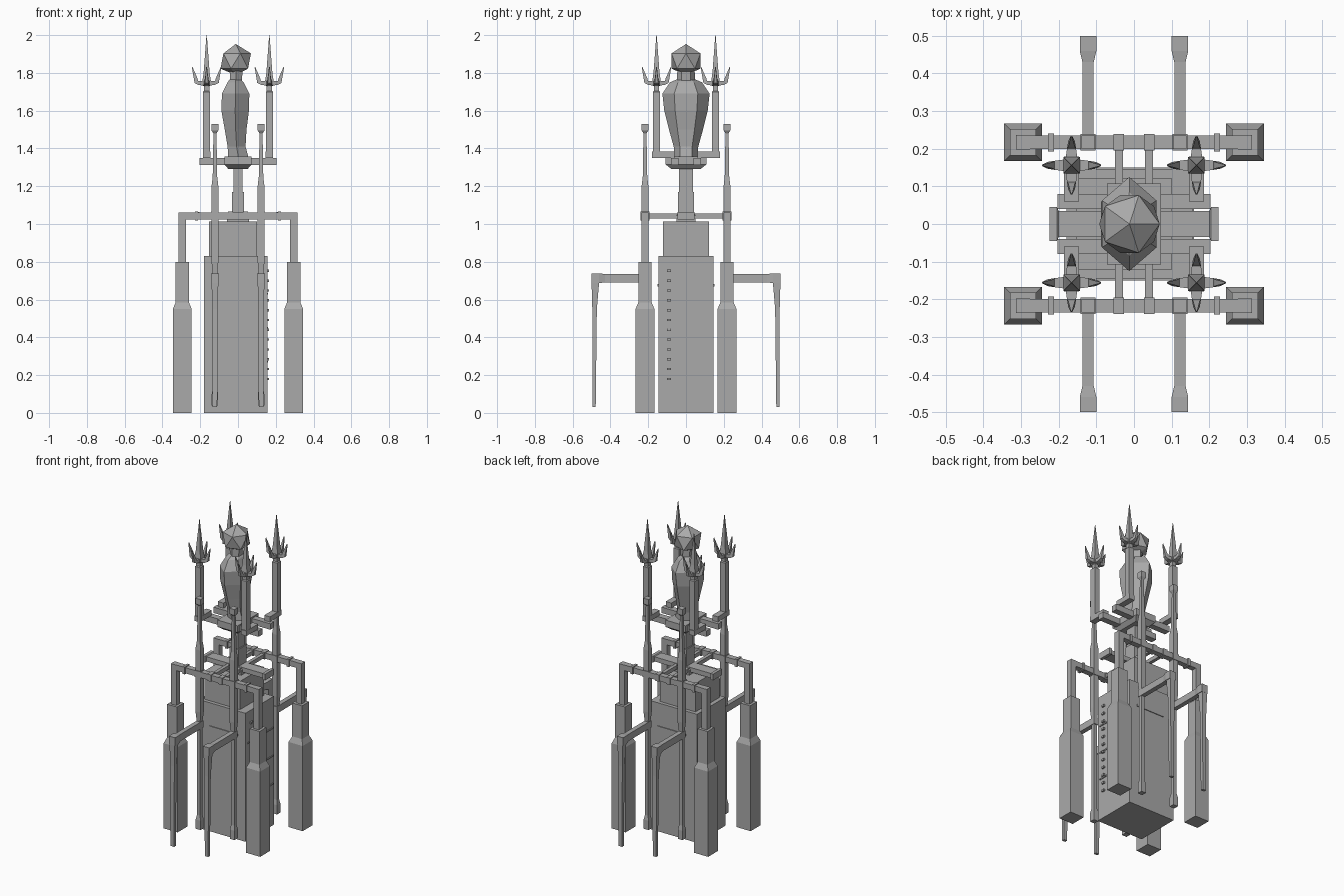
import bpy, bmesh, math
from mathutils import Vector

if "Cube" in bpy.data.objects:
    bpy.data.objects.remove(bpy.data.objects["Cube"])

stone = bpy.data.materials.new("grey_stone")
stone.diffuse_color = (0.4, 0.4, 0.4, 1)
stone.use_nodes = True
stone.node_tree.nodes["Principled BSDF"].inputs["Base Color"].default_value = stone.diffuse_color


def finish(name, bm):
    bmesh.ops.recalc_face_normals(bm, faces=bm.faces)
    me = bpy.data.meshes.new(name)
    bm.to_mesh(me)
    bm.free()
    me.materials.append(stone)
    ob = bpy.data.objects.new(name, me)
    bpy.context.collection.objects.link(ob)
    return ob


def skin(name, rings):
    """Join rings of points into a closed solid."""
    bm = bmesh.new()
    vs = [[bm.verts.new(p) for p in r] for r in rings]
    n = len(vs[0])
    for a, b in zip(vs, vs[1:]):
        for i in range(n):
            j = (i + 1) % n
            bm.faces.new((a[i], a[j], b[j], b[i]))
    bm.faces.new(vs[0])
    bm.faces.new(vs[-1])
    return finish(name, bm)


def loft(name, axis, sections):
    """Square sections (x, y, z, half_u, half_v) stacked along an axis."""
    u, v = {'x': ((0, 1, 0), (0, 0, 1)), 'y': ((1, 0, 0), (0, 0, 1)),
            'z': ((1, 0, 0), (0, 1, 0))}[axis]
    u, v = Vector(u), Vector(v)
    return skin(name, [[Vector(s[:3]) + u * a * s[3] + v * b * s[4]
                        for a, b in ((-1, -1), (1, -1), (1, 1), (-1, 1))] for s in sections])


def post(name, x, y, profile):
    """Vertical square post from (z, half_width) pairs."""
    return loft(name, 'z', [(x, y, z, h, h) for z, h in profile])


def box(name, x0, x1, y0, y1, z0, z1):
    cx, cy = (x0 + x1) / 2, (y0 + y1) / 2
    hx, hy = (x1 - x0) / 2, (y1 - y0) / 2
    return loft(name, 'z', [(cx, cy, z0, hx, hy), (cx, cy, z1, hx, hy)])


# central tower
box("tower_body", -0.18, 0.155, -0.145, 0.145, 0, 0.83)
box("tower_upper", -0.153, 0.1, -0.122, 0.122, 0.83, 1.013)
for y0, y1 in ((-0.15, -0.145), (0.145, 0.15)):
    box("tower_ledge", -0.1, 0.1, y0, y1, 0.668, 0.682)
for z in (0.27, 0.45, 0.63):
    box("side_slat", 0.155, 0.16, -0.125, 0.135, z - 0.004, z + 0.004)
for i in range(12):
    z = 0.18 + i * 0.052
    box("side_rung", 0.155, 0.165, -0.1, -0.08, z - 0.006, z + 0.006)

# frame above the tower
for x in (-0.04, 0.04):
    box("cross_rail", x - 0.011, x + 0.011, -0.235, 0.235, 1.03, 1.055)
loft("centre_beam", 'x', [(x, 0, 1.043, h, t) for x, h, t in (
    (-0.225, 0.045, 0.02), (-0.205, 0.045, 0.02), (-0.2, 0.035, 0.015),
    (0.2, 0.035, 0.015), (0.205, 0.045, 0.02), (0.225, 0.045, 0.02))])

for sy in (-1, 1):
    y = sy * 0.217
    loft("corner_bar", 'x', [(x, y, 1.043, 0.018, 0.018) for x in (-0.313, 0.313)])
    for x, w, h in ((-0.22, .008, .024), (0.22, .008, .024), (-0.04, .014, .022),
                    (0.04, .014, .022), (-0.122, .02, .022), (0.122, .02, .022)):
        loft("bar_collar", 'x', [(x - w, y, 1.043, h, h), (x + w, y, 1.043, h, h)])
    for sx in (-1, 1):
        # corner pillars
        post("corner_pillar", sx * 0.295, y, [(0, .05), (.55, .05), (.585, .035),
                                              (.8, .035), (.8, .019), (1.061, .019)])
        # slim rods with cube finials
        x = sx * 0.122
        post("slim_rod", x, y, [(.04, .017), (.1, .017), (.13, .011), (.73, .012),
                                (.8, .018), (1.2, .018), (1.25, .012), (1.48, .008),
                                (1.495, .018), (1.53, .018)])
        # bent outrigger arms
        loft("outrigger_arm", 'y', [(x, sy * a, 0.713, h, t) for a, h, t in (
            (.2, .015, .022), (.43, .015, .022), (.46, .022, .026), (.5, .022, .026))])
        loft("outrigger_leg", 'z', [(x, sy * .487, .03, .012, .009),
                                    (x, sy * .484, .55, .014, .012),
                                    (x, sy * .48, .69, .018, .02),
                                    (x, sy * .48, .735, .018, .02)])
        # pronged spires
        px, py = sx * 0.166, sy * 0.156
        post("spire_post", px, py, [(1.35, .019), (1.7, .019), (1.705, .014),
                                    (1.73, .014), (1.735, .022), (1.76, .022),
                                    (1.8, .016), (2.0, .001)])
        for dx, dy in ((1, 0), (-1, 0), (0, 1), (0, -1)):
            d, s = Vector((dx, dy, 0)), Vector((-dy, dx, 0))
            base = Vector((px, py, 0))
            # flat prong path: out from the post, then up to a point
            path = ((.0, 1.73, 1.757, .018), (.045, 1.737, 1.757, .012),
                    (.064, 1.747, 1.77, .009), (.078, 1.828, 1.832, .002))
            rings = []
            for i, (r, z0, z1, w) in enumerate(path):
                r2 = r - (.016 if i == 2 else .003 if i == 3 else 0)
                rings.append([base + d * r + s * w + Vector((0, 0, z0)),
                              base + d * r - s * w + Vector((0, 0, z0)),
                              base + d * r2 - s * w + Vector((0, 0, z1)),
                              base + d * r2 + s * w + Vector((0, 0, z1))])
            skin("spire_prong", rings)
        # arm linking each spire to the pedestal
        ya, yb = sorted((sy * 0.06, sy * 0.18))
        box("spire_arm", px - .02, px + .02, ya, yb, 1.35, 1.383)
    ya, yb = sorted((sy * 0.04, sy * 0.08))
    box("pedestal_arm", -0.203, 0.203, ya, yb, 1.312, 1.35)

# pedestal stem and basin
loft("pedestal_stem", 'z', [(0, 0, z, a, b) for z, a, b in (
    (1.013, .058, .05), (1.045, .058, .05), (1.06, .032, .042), (1.17, .032, .042),
    (1.17, .025, .038), (1.3, .025, .038))])
loft("pedestal_basin", 'z', [(0, 0, z, a, b) for z, a, b in (
    (1.29, .05, .075), (1.315, .072, .108), (1.358, .072, .108))])


# faceted bust
def hexagon(z, x0, x1, w):
    m = (x0 + x1) / 2
    return [(x0, -w * .5, z), (m, -w, z), (x1, -w * .5, z),
            (x1, w * .5, z), (m, w, z), (x0, w * .5, z)]


skin("bust_torso", [hexagon(*r) for r in (
    (1.355, -.052, .055, .062), (1.41, -.055, .04, .065), (1.5, -.07, .045, .09),
    (1.6, -.088, .058, .115), (1.69, -.085, .06, .125), (1.75, -.055, .03, .085),
    (1.765, -.045, .015, .05))])
skin("bust_neck", [hexagon(1.75, -.04, .02, .05), hexagon(1.82, -.045, .025, .045)])
bm = bmesh.new()
bmesh.ops.create_icosphere(bm, subdivisions=1, radius=0.09)
for v in bm.verts:
    v.co = Vector((v.co.x - 0.012, v.co.y, max(v.co.z, -0.075) + 1.863))
finish("bust_head", bm)
